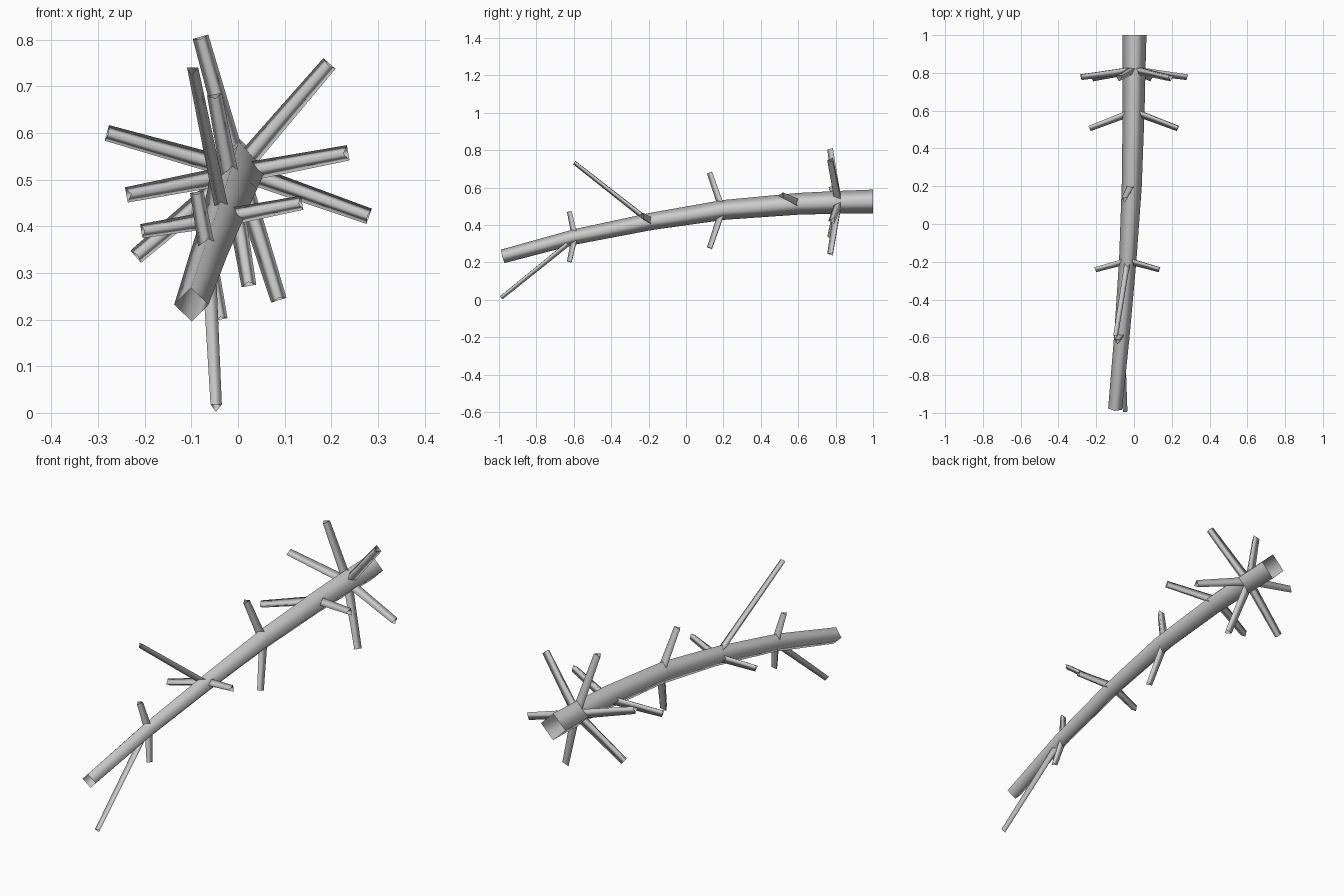
import bpy, math
from mathutils import Vector

if "Cube" in bpy.data.objects:
    bpy.data.objects.remove(bpy.data.objects["Cube"])


def tube(name, points, radii, sides, up=Vector((0, 0, 1)), turn=0.0):
    """Open tube with a regular cross-section swept along points."""
    pts = [Vector(p) for p in points]
    verts, faces = [], []
    for i, p in enumerate(pts):
        t = (pts[min(i + 1, len(pts) - 1)] - pts[max(i - 1, 0)]).normalized()
        if name == "trunk" and i == len(pts) - 1:
            t = Vector((0, 1, 0))
        u = (up - t * up.dot(t)).normalized()
        v = t.cross(u)
        for k in range(sides):
            a = turn + 2 * math.pi * k / sides
            verts.append(p + radii[i] * (u * math.cos(a) + v * math.sin(a)))
    for i in range(len(pts) - 1):
        for k in range(sides):
            n = (k + 1) % sides
            faces.append((i * sides + k, i * sides + n,
                          (i + 1) * sides + n, (i + 1) * sides + k))
    mesh = bpy.data.meshes.new(name)
    mesh.from_pydata(verts, [], faces)
    mesh.polygons.foreach_set("use_smooth", [True] * len(faces))
    obj = bpy.data.objects.new(name, mesh)
    bpy.context.collection.objects.link(obj)
    return obj


# Curved four-sided trunk, open at both ends
trunk = [(-0.10, -0.98, 0.232), (-0.064, -0.59, 0.337), (-0.033, -0.19, 0.418),
         (-0.012, 0.20, 0.480), (-0.002, 0.60, 0.513), (0.0, 0.82, 0.521),
         (0.002, 1.0, 0.525)]
tube("trunk", trunk, [0.037, 0.041, 0.046, 0.053, 0.058, 0.061, 0.064], 4)

# Branch tips grouped by the trunk ring they grow from
whorls = {
    1: [(-0.088, -0.62, 0.472), (-0.037, -0.62, 0.202), (-0.047, -0.99, 0.013)],
    2: [(0.135, -0.238, 0.45), (-0.205, -0.238, 0.39), (-0.098, -0.595, 0.735)],
    3: [(-0.05, 0.13, 0.68), (0.023, 0.13, 0.275)],
    4: [(0.233, 0.51, 0.557), (-0.236, 0.51, 0.468)],
    5: [(-0.08, 0.775, 0.805), (0.195, 0.775, 0.748), (-0.28, 0.782, 0.60),
        (0.28, 0.782, 0.422), (0.087, 0.775, 0.243), (-0.218, 0.775, 0.336)],
}
for ring, tips in whorls.items():
    for n, tip in enumerate(tips):
        root = trunk[ring]
        thin = 0.016 + 0.0008 * ring
        long_branch = (Vector(tip) - Vector(root)).length > 0.4
        if long_branch:
            thin = 0.014
        tube(f"branch_{ring}_{n + 1}", [root, tip], [thin * 1.25, thin], 3,
             up=Vector((0, 1, 0)) if not long_branch else Vector((0, 0, 1)),
             turn=math.pi)
